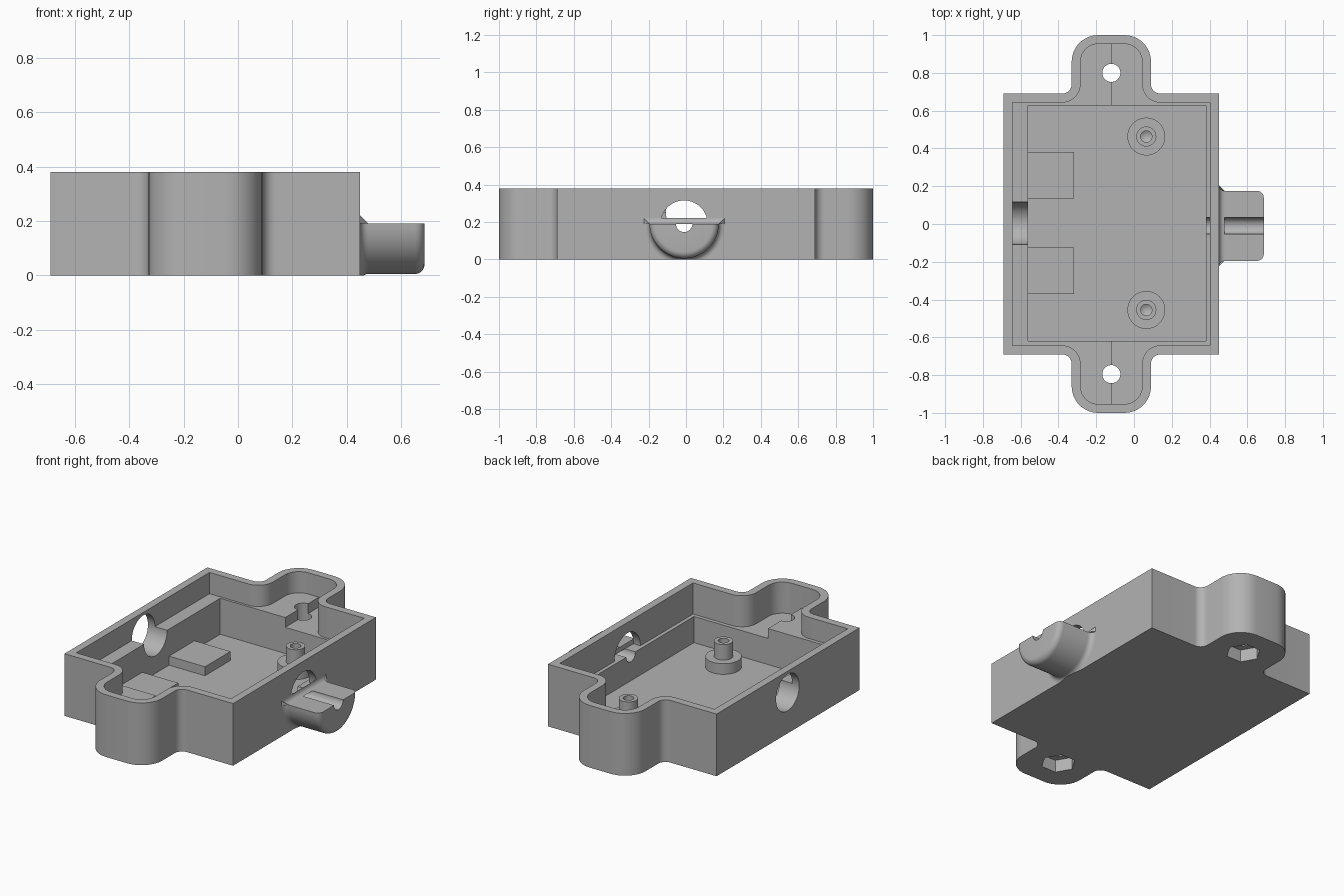
import bpy, bmesh
from math import pi, sin, cos, tan, radians
from mathutils import Vector, Matrix

if "Cube" in bpy.data.objects:
    bpy.data.objects.remove(bpy.data.objects["Cube"])

grey = bpy.data.materials.new("plain grey")
grey.use_nodes = True
grey.diffuse_color = (0.45, 0.45, 0.45, 1)
grey.node_tree.nodes["Principled BSDF"].inputs["Base Color"].default_value = (0.45, 0.45, 0.45, 1)

ALONG_X = Matrix.Rotation(pi / 2, 4, "Y")
ALONG_Y = Matrix.Rotation(pi / 2, 4, "X")
H, WALL, FLOOR = 0.38, 0.047, 0.03
MID = -0.12                       # centre line of the ears
CY, CZ = -0.01, 0.19              # cable axis


def finish(name, bm, matrix=None):
    if matrix:
        bm.transform(matrix)
    bmesh.ops.recalc_face_normals(bm, faces=bm.faces)
    mesh = bpy.data.meshes.new(name)
    bm.to_mesh(mesh)
    bm.free()
    mesh.materials.append(grey)
    obj = bpy.data.objects.new(name, mesh)
    bpy.context.collection.objects.link(obj)
    return obj


def prism(name, pts, lo, hi, matrix=None):
    bm = bmesh.new()
    face = bm.faces.new([bm.verts.new((x, y, lo)) for x, y in pts])
    top = bmesh.ops.extrude_face_region(bm, geom=[face])["geom"]
    bmesh.ops.translate(bm, vec=(0, 0, hi - lo),
                        verts=[v for v in top if isinstance(v, bmesh.types.BMVert)])
    return finish(name, bm, matrix)


def box(name, x0, x1, y0, y1, z0, z1):
    return prism(name, [(x0, y0), (x1, y0), (x1, y1), (x0, y1)], z0, z1)


def circle(r, x, y, n=48, turn=2 * pi):
    count = n if turn > 6 else n + 1
    return [(x + r * cos(turn * i / n), y + r * sin(turn * i / n)) for i in range(count)]


def rod_x(name, r, y, z, x0, x1, turn=2 * pi):
    pts = [(-b, a) for a, b in circle(r, y, z, 48, turn)]
    return prism(name, pts, x0, x1, ALONG_X)


def lathe(name, profile, matrix):
    bm = bmesh.new()
    vs = [bm.verts.new((r, 0, z)) for r, z in profile]
    edges = [bm.edges.new(p) for p in zip(vs, vs[1:])]
    bmesh.ops.spin(bm, geom=vs + edges, cent=(0, 0, 0), axis=(0, 0, 1),
                   angle=2 * pi, steps=64)
    bmesh.ops.remove_doubles(bm, verts=bm.verts, dist=0.0001)
    return finish(name, bm, matrix)


def rounded(corners, steps=9):
    """Polygon with each corner (x, y, radius) rounded."""
    out = []
    for i, (x, y, r) in enumerate(corners):
        p = Vector((x, y))
        if r == 0:
            out.append((x, y))
            continue
        a = (Vector(corners[i - 1][:2]) - p).normalized()
        b = (Vector(corners[(i + 1) % len(corners)][:2]) - p).normalized()
        centre = p + (a + b) * r
        for k in range(steps + 1):
            t = pi / 2 * k / steps
            out.append(tuple(centre - b * r * cos(t) - a * r * sin(t)))
    return out


def outline(d):
    """Case outline moved inward by d, starting at the front ear's middle."""
    ear, side, end = 0.21 - d, 0.69 - d, 1 - d
    right = [(MID, -end, 0), (MID + ear, -end, 0.14 - d), (MID + ear, -side, 0.05 + d),
             (0.45 - d, -side, 0), (0.45 - d, side, 0), (MID + ear, side, 0.05 + d),
             (MID + ear, end, 0.14 - d)]
    left = [(MID, end, 0), (MID - ear, end, 0.14 - d), (MID - ear, side, 0.05 + d),
            (-0.69 + d, side, 0), (-0.69 + d, -side, 0), (MID - ear, -side, 0.05 + d),
            (MID - ear, -end, 0.14 - d)]
    return rounded(right + left)


def boolean(obj, cutters, mode="DIFFERENCE"):
    for c in cutters:
        m = obj.modifiers.new("cut", "BOOLEAN")
        m.operation, m.object, m.solver = mode, c, "EXACT"
    deps = bpy.context.evaluated_depsgraph_get()
    deps.update()
    mesh = bpy.data.meshes.new_from_object(obj.evaluated_get(deps))
    obj.modifiers.clear()
    obj.data = mesh
    for c in cutters:
        bpy.data.objects.remove(c)


# Case: outer shell, stepped ledge, deep pocket and openings
case = prism("case", outline(0), 0, H)
cavity = outline(WALL)
cuts = [prism("upper_cavity", cavity, 0.25, 0.5),
        prism("lower_ledge", [p for p in cavity if p[0] > MID - 0.0001], CZ, 0.45),
        box("pocket", -0.56, 0.38, -0.62, 0.628, FLOOR, 0.48),
        rod_x("cable_opening", 0.125, CY, CZ, 0.37, 0.6, pi),
        rod_x("cable_groove", 0.044, CY, CZ, 0.36, 0.8)]
for y in (-0.495, 0.004, 0.503):
    cuts.append(rod_x("side_hole", 0.112, y, 0.25, -0.8, -0.5))
for y in (-0.795, 0.8):
    cuts.append(prism("screw_hole", circle(0.048, MID, y), -0.1, 0.6))
    cuts.append(prism("nut_recess", circle(0.097, MID, y, 6), -0.1, 0.075))
boolean(case, cuts)

# Cable spout: half of a turned shape with a flared root and a rounded end
R, F, E = 0.185, 0.03, 0.035
arc = [radians(15 * i) for i in range(7)]
profile = [(0, 0.448), (R + F, 0.448)]
profile += [(R + F - F * sin(t), 0.45 + F - F * cos(t)) for t in arc]
profile += [(R - E + E * cos(t), 0.687 - E + E * sin(t)) for t in arc] + [(0, 0.687)]
spout = lathe("cable_spout", profile, Matrix.Translation((0, CY, CZ)) @ ALONG_X)
boolean(spout, [box("half_space", 0.3, 0.9, -0.5, 0.5, 0, CZ)], "INTERSECT")
boolean(spout, [rod_x("cable_groove", 0.044, CY, CZ, 0.3, 0.8)])

# Fillet between the spout's flat top and the wall
curve = [(0.45 + F - F * cos(t), CZ + F - F * sin(t)) for t in arc]
fillet = prism("spout_fillet", [(0.45, CZ)] + curve, -0.2, 0.2, ALONG_Y)
for v in fillet.data.vertices:
    half = R + F if v.co.x < 0.4505 else R + v.co.z - CZ
    v.co.y = CY + (half if v.co.y > 0 else -half)
boolean(fillet, [rod_x("cable_opening", 0.125, CY, CZ - 0.001, 0.3, 0.6)])

# Stepped screw posts and support blocks on the pocket floor
post = [(0, 0.02), (0.1, 0.02), (0.1, 0.095), (0.053, 0.095), (0.053, 0.19),
        (0.03, 0.19), (0.03, 0.09), (0, 0.07)]
for side, y in (("front", -0.455), ("back", 0.463)):
    lathe(side + "_screw_post", post, Matrix.Translation((0.065, y, 0)))
for side, y in (("front", -0.247), ("back", 0.257)):
    box(side + "_support_block", -0.565, -0.317, y - 0.123, y + 0.123, 0.02, 0.085)

# Smooth the curved walls, keep the edges sharp
bpy.ops.object.select_all(action="DESELECT")
for obj in bpy.context.collection.objects:
    if obj.type == "MESH":
        obj.select_set(True)
        bpy.context.view_layer.objects.active = obj
bpy.ops.object.shade_smooth_by_angle(angle=radians(30))
